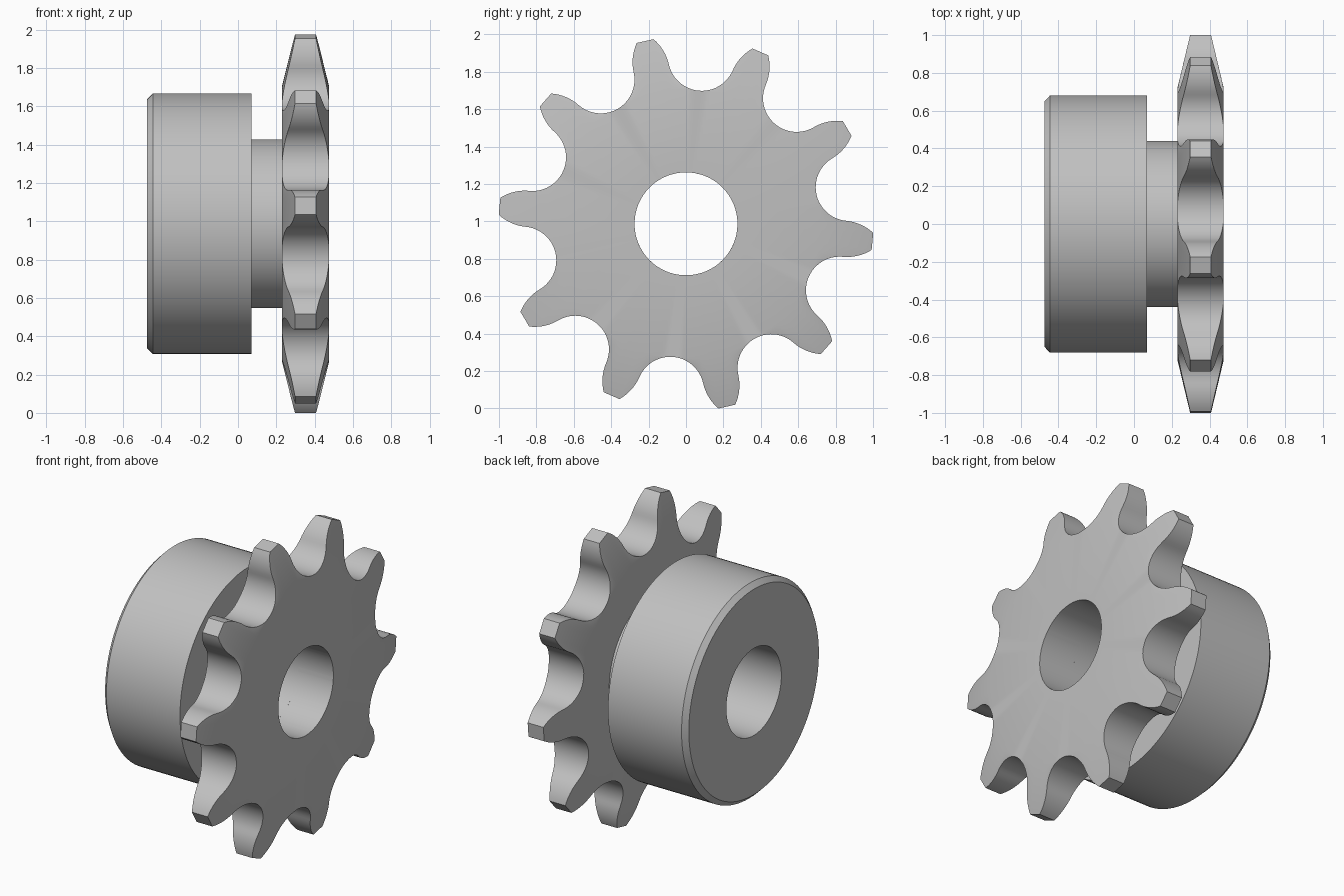
import bpy, bmesh, math

cube = bpy.data.objects.get("Cube")
if cube:
    bpy.data.objects.remove(cube, do_unlink=True)

CENTRE_Z = 0.987
BORE = 0.275
TEETH = 10
PHASE = math.radians(30.6)   # direction of one tooth in the y-z plane
MID_X, HALF_X = 0.3525, 0.1225
TIP_HALF, BEVEL_R, TIP_R = 0.055, 0.72, 1.002

steel = bpy.data.materials.new("grey_steel")
steel.use_nodes = True
GREY = (0.53, 0.53, 0.53, 1)
steel.diffuse_color = GREY
steel.node_tree.nodes["Principled BSDF"].inputs["Base Color"].default_value = GREY


def point(x, r, a):
    return (x, r * math.cos(a), CENTRE_Z + r * math.sin(a))


def ring_sweep(name, columns, closed):
    """Bridge neighbouring columns of (x, r, angle) points around the x axis."""
    bm = bmesh.new()
    cols = [[bm.verts.new(point(*p)) for p in c] for c in columns]
    rows = len(cols[0])
    for i, a in enumerate(cols):
        b = cols[(i + 1) % len(cols)]
        for j in range(rows if closed else rows - 1):
            k = (j + 1) % rows
            bm.faces.new((a[j], a[k], b[k], b[j]))
    bmesh.ops.recalc_face_normals(bm, faces=bm.faces)
    mesh = bpy.data.meshes.new(name)
    bm.to_mesh(mesh)
    bm.free()
    mesh.materials.append(steel)
    ob = bpy.data.objects.new(name, mesh)
    bpy.context.collection.objects.link(ob)
    bpy.ops.object.select_all(action="DESELECT")
    ob.select_set(True)
    bpy.context.view_layer.objects.active = ob
    bpy.ops.object.shade_smooth_by_angle(angle=math.radians(28))
    return ob


# Hub with chamfered end, narrow neck and bore
hub_profile = [(0.23, BORE), (-0.475, BORE), (-0.475, 0.65), (-0.445, 0.68),
               (0.07, 0.68), (0.07, 0.44), (0.23, 0.44)]
SEGS = 120
ring_sweep("hub", [[(x, r, math.tau * i / SEGS) for x, r in hub_profile]
                   for i in range(SEGS)], closed=True)


# Half a tooth, from gap middle to tip corner: roller seat, then rounded flank
def half_tooth():
    seat_r, flank_r, pitch_r = 0.18, 0.247, 0.895
    cu, cv = pitch_r * math.cos(math.pi / TEETH), pitch_r * math.sin(math.pi / TEETH)
    pts = []
    for i in range(13):
        a = math.radians(198 + 72 * i / 12)
        pts.append((cu + seat_r * math.cos(a), cv + seat_r * math.sin(a)))
    fv = cv - seat_r - flank_r
    for i in range(1, 9):
        a = math.radians(90 - 37.4 * i / 8)
        pts.append((cu + flank_r * math.cos(a), fv + flank_r * math.sin(a)))
    return [(math.hypot(u, v), math.atan2(v, u)) for u, v in pts]


half = half_tooth()
outline = []
for t in range(TEETH):
    base = PHASE + math.tau * t / TEETH
    outline += [(r, base - a) for r, a in half]
    outline += [(r, base + a) for r, a in reversed(half[1:])]


# Toothed plate, conically thinned towards the tips on both sides
def plate_column(r, a):
    inner = min(BEVEL_R, r - 0.004)
    t = max(0.0, (r - BEVEL_R) / (TIP_R - BEVEL_R))
    edge = HALF_X + (TIP_HALF - HALF_X) * t
    return [(MID_X - HALF_X, BORE, a), (MID_X - HALF_X, inner, a), (MID_X - edge, r, a),
            (MID_X + edge, r, a), (MID_X + HALF_X, inner, a), (MID_X + HALF_X, BORE, a)]


ring_sweep("toothed_plate", [plate_column(r, a) for r, a in outline], closed=True)
